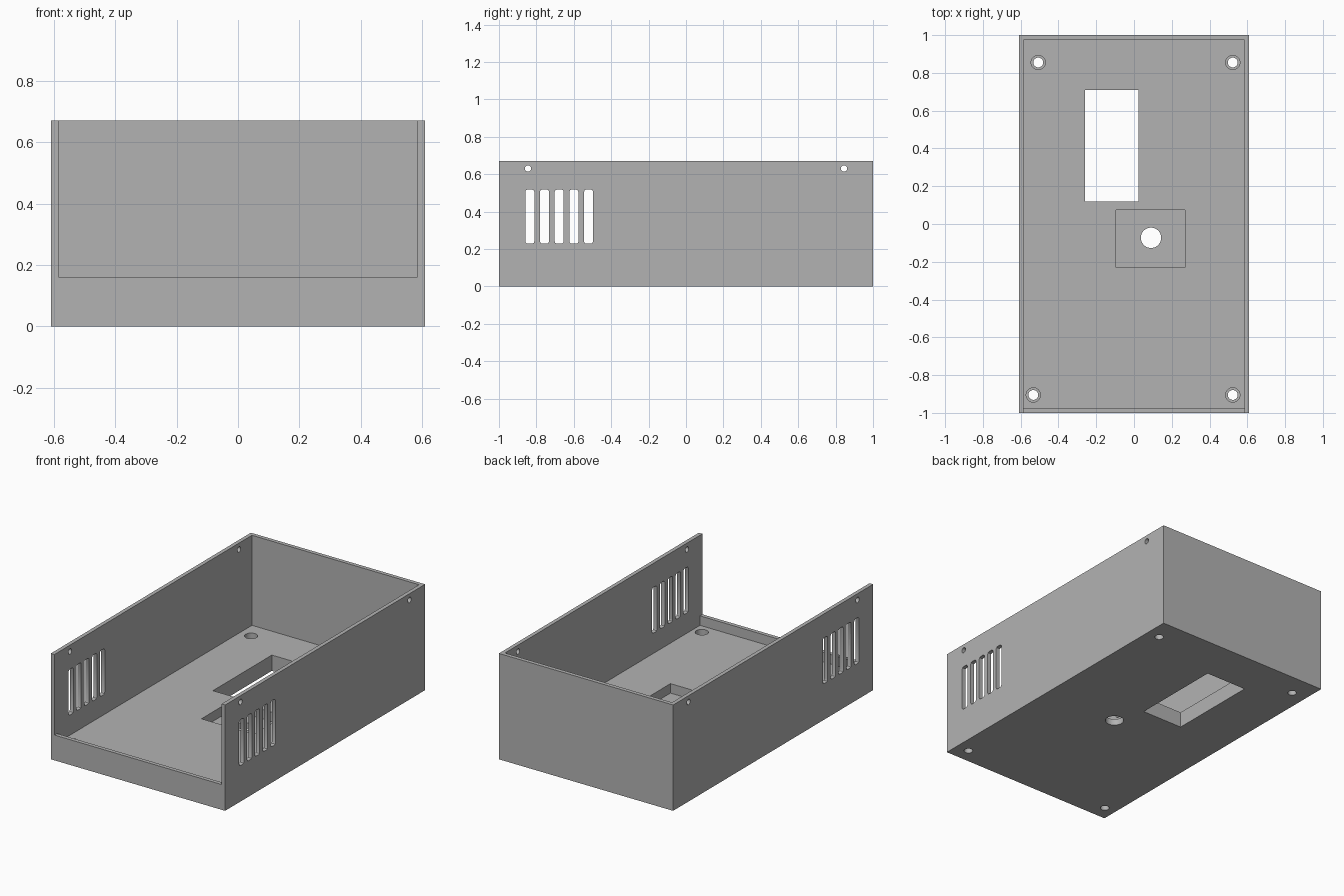
import bpy
import bmesh
from math import pi
from mathutils import Matrix, Vector

W, D, H = 0.61, 1.0, 0.67      # half width, half depth, height
WALL, FLOOR, LIP, RECESS = 0.025, 0.10, 0.16, 0.04

cube = bpy.data.objects.get("Cube")
if cube:
    bpy.data.objects.remove(cube, do_unlink=True)

grey = bpy.data.materials.new("grey plastic")
grey.use_nodes = True
colour = (0.45, 0.45, 0.45, 1)
grey.diffuse_color = colour
grey.node_tree.nodes["Principled BSDF"].inputs["Base Color"].default_value = colour


def to_object(name, bm):
    mesh = bpy.data.meshes.new(name)
    bm.to_mesh(mesh)
    bm.free()
    mesh.materials.append(grey)
    obj = bpy.data.objects.new(name, mesh)
    bpy.context.collection.objects.link(obj)
    return obj


def box(name, low, high, chamfer=0):
    low, high = Vector(low), Vector(high)
    bm = bmesh.new()
    bmesh.ops.create_cube(bm, size=1)
    for v in bm.verts:
        v.co = (low + high) / 2 + v.co * (high - low)
    if chamfer:   # clip only the edges that run along x
        edges = [e for e in bm.edges
                 if abs(e.verts[0].co.x - e.verts[1].co.x) > 0.1]
        bmesh.ops.bevel(bm, geom=edges, offset=chamfer, segments=2,
                        profile=0.5, affect='EDGES')
    return to_object(name, bm)


def cylinder(name, centre, radius, length, along_x=False):
    bm = bmesh.new()
    turn = Matrix.Rotation(pi / 2, 4, 'Y') if along_x else Matrix()
    bmesh.ops.create_cone(bm, cap_ends=True, segments=32, radius1=radius,
                          radius2=radius, depth=length,
                          matrix=Matrix.Translation(centre) @ turn)
    return to_object(name, bm)


def cut(target, cutter):
    cutter.hide_render = True
    mod = target.modifiers.new("cut", 'BOOLEAN')
    mod.operation, mod.solver, mod.object = 'DIFFERENCE', 'EXACT', cutter
    bpy.context.view_layer.objects.active = target
    bpy.ops.object.modifier_apply(modifier=mod.name)
    bpy.data.objects.remove(cutter, do_unlink=True)


# Open tray with a low front lip
case = box("enclosure", (-W, -D, 0), (W, D, H))
inner = W - WALL
cut(case, box("cavity", (-inner, -D + WALL, FLOOR), (inner, D - WALL, 1)))
cut(case, box("front_opening", (-inner, -D - 0.1, LIP), (inner, -D + 0.1, 1)))

# Display window, and a recess with a shaft hole
cut(case, box("window", (-0.26, 0.12, -0.1), (0.025, 0.71, 0.3)))
cut(case, box("recess", (-0.095, -0.23, RECESS), (0.27, 0.075, 0.3)))
cut(case, cylinder("shaft_hole", (0.09, -0.073, 0), 0.054, 0.4))

# Counterbored mounting holes in the floor
for x, y in ((-0.507, 0.855), (0.523, 0.855), (-0.533, -0.905), (0.523, -0.905)):
    cut(case, cylinder("mounting_hole", (x, y, 0), 0.026, 0.4))
    cut(case, cylinder("counterbore", (x, y, RECESS + 0.1), 0.038, 0.2))

# Vent slots and lid screw holes through both side walls
for i in range(5):
    y = -0.835 + i * 0.0785
    cut(case, box("vent", (-1, y - 0.024, 0.228), (1, y + 0.024, 0.518), 0.012))
for y in (-0.845, 0.845):
    cut(case, cylinder("screw_hole", (0, y, 0.63), 0.017, 2, along_x=True))

# Smooth bores, crisp walls
bpy.ops.object.select_all(action='DESELECT')
case.select_set(True)
bpy.context.view_layer.objects.active = case
bpy.ops.object.shade_smooth_by_angle(angle=pi / 6)
